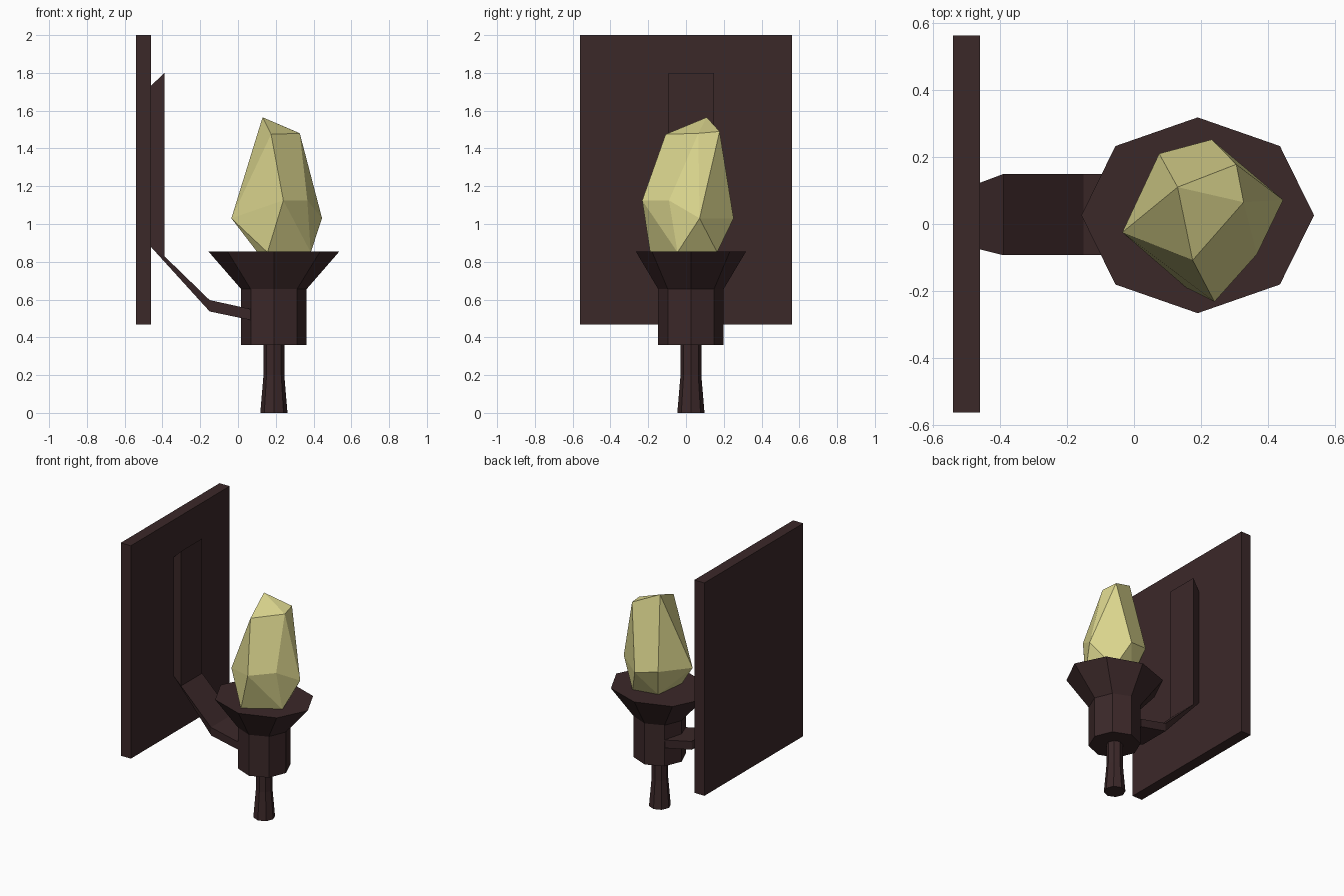
import bpy, bmesh, math

if "Cube" in bpy.data.objects:
    bpy.data.objects.remove(bpy.data.objects["Cube"])


def material(name, rgb):
    m = bpy.data.materials.new(name)
    m.diffuse_color = (*rgb, 1)
    m.use_nodes = True
    m.node_tree.nodes["Principled BSDF"].inputs["Base Color"].default_value = m.diffuse_color
    return m


IRON = material("dark_iron", (0.044, 0.021, 0.022))
GLOW = material("flame_yellow", (0.71, 0.67, 0.27))
CX, CY = 0.19, 0.026  # torch axis


def finish(bm, name, mat):
    bmesh.ops.recalc_face_normals(bm, faces=bm.faces)
    mesh = bpy.data.meshes.new(name)
    bm.to_mesh(mesh)
    bm.free()
    mesh.materials.append(mat)
    obj = bpy.data.objects.new(name, mesh)
    bpy.context.collection.objects.link(obj)
    return obj


def loft(name, rings, mat):
    """Skin closed rings of equal length and cap both ends."""
    bm = bmesh.new()
    loops = [[bm.verts.new(p) for p in ring] for ring in rings]
    n = len(loops[0])
    for a, b in zip(loops, loops[1:]):
        for i in range(n):
            j = (i + 1) % n
            bm.faces.new((a[i], a[j], b[j], b[i]))
    bm.faces.new(loops[0])
    bm.faces.new(loops[-1])
    return finish(bm, name, mat)


def octagon(rx, ry, z):
    return [(CX + rx * math.cos(i * math.pi / 4),
             CY + ry * math.sin(i * math.pi / 4), z) for i in range(8)]


# Wall plate
loft("wall_plate", [[(x, -0.562, 0.468), (x, 0.562, 0.468),
                     (x, 0.562, 2.0), (x, -0.562, 2.0)]
                    for x in (-0.54, -0.46)], IRON)

# Bent bracket arm: wide outer strip, narrower inner strip
outer = [(-0.39, 1.80), (-0.39, 0.83), (-0.15, 0.597), (0.065, 0.55)]
inner = [(-0.462, 1.73), (-0.462, 0.88), (-0.15, 0.537), (0.065, 0.492)]
inner_y = [(-0.075, 0.122), (-0.075, 0.122), (-0.09, 0.148), (-0.09, 0.148)]
loft("bracket_arm", [[(ox, -0.093, oz), (ox, 0.149, oz), (ix, y1, iz), (ix, y0, iz)]
                     for (ox, oz), (ix, iz), (y0, y1) in zip(outer, inner, inner_y)], IRON)

# Flared cup and handle
loft("cup", [octagon(0.173, 0.173, 0.36), octagon(0.173, 0.173, 0.655),
             octagon(0.347, 0.292, 0.855)], IRON)
loft("handle", [octagon(0.072, 0.072, 0.0), octagon(0.055, 0.055, 0.2),
                octagon(0.055, 0.055, 0.365)], IRON)

# Faceted flame: hull of crown, belly and base points
flame_points = [
    (0.13, 0.11, 1.565), (0.175, -0.108, 1.475), (0.327, 0.065, 1.48), (0.305, 0.178, 1.49),
    (-0.035, -0.025, 1.03), (0.24, -0.232, 1.125), (0.367, -0.09, 1.125),
    (0.445, 0.072, 1.03), (0.232, 0.252, 1.03), (0.075, 0.21, 1.06),
    (0.103, -0.10, 0.85), (0.156, -0.19, 0.85), (0.385, -0.045, 0.85),
    (0.31, 0.165, 0.85), (0.13, 0.13, 0.85)]
bm = bmesh.new()
for p in flame_points:
    bm.verts.new(p)
bmesh.ops.convex_hull(bm, input=bm.verts)
bmesh.ops.dissolve_limit(bm, angle_limit=math.radians(4), verts=bm.verts, edges=bm.edges)
finish(bm, "flame", GLOW)
